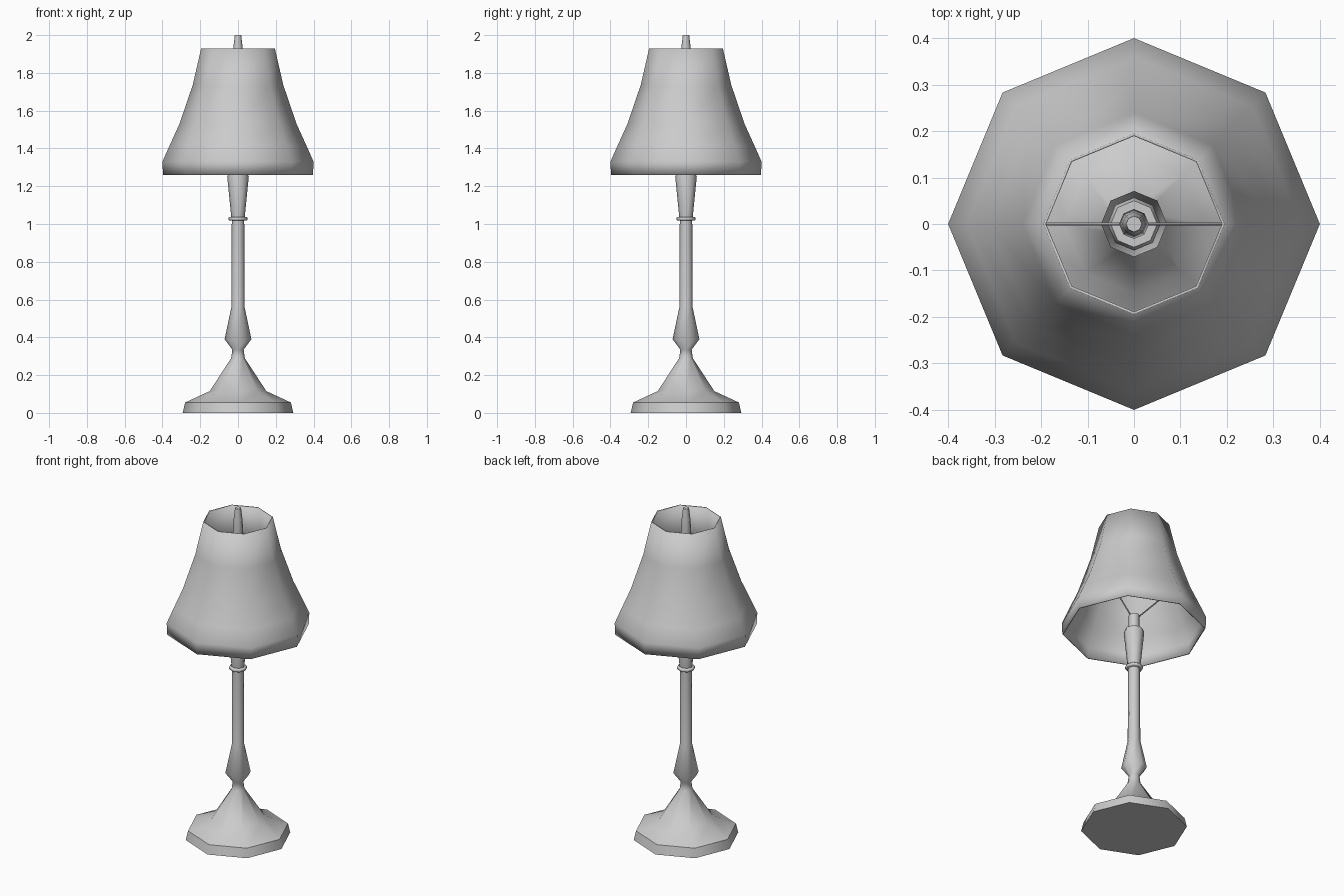
import bpy, bmesh
from math import sin, cos, pi, radians
from mathutils import Vector

if "Cube" in bpy.data.objects:
    bpy.data.objects.remove(bpy.data.objects["Cube"])


def finish(name, bm, angle=50):
    bmesh.ops.recalc_face_normals(bm, faces=bm.faces)
    me = bpy.data.meshes.new(name)
    bm.to_mesh(me)
    bm.free()
    for p in me.polygons:
        p.use_smooth = True
    me.set_sharp_from_angle(angle=radians(angle))
    ob = bpy.data.objects.new(name, me)
    bpy.context.collection.objects.link(ob)
    return ob


def lathe(name, profile, sides=8, caps=True):
    """Turn (radius, z) points into an eight-sided part."""
    bm = bmesh.new()
    rings = [[bm.verts.new((r * cos(2 * pi * i / sides), r * sin(2 * pi * i / sides), z))
              for i in range(sides)] for r, z in profile]
    for a, b in zip(rings, rings[1:]):
        for i in range(sides):
            j = (i + 1) % sides
            bm.faces.new((a[i], a[j], b[j], b[i]))
    if caps:
        bm.faces.new(rings[0][::-1])
        bm.faces.new(rings[-1])
    return finish(name, bm)


def rod(name, start, end, r=0.004):
    a, b = Vector(start), Vector(end)
    bm = bmesh.new()
    bmesh.ops.create_cone(bm, cap_ends=True, segments=6, radius1=r, radius2=r,
                          depth=(b - a).length)
    rot = (b - a).to_track_quat('Z', 'Y')
    for v in bm.verts:
        v.co = rot @ v.co + (a + b) / 2
    return finish(name, bm)


# foot and turned stem
lathe("base_and_stem", [(0.293, 0), (0.28, 0.055), (0.15, 0.115), (0.036, 0.29),
                        (0.03, 0.335), (0.071, 0.39), (0.035, 0.56), (0.033, 1.02)])

# collar, socket and bulb holder
lathe("collar", [(0.045, 1.018), (0.05, 1.022), (0.05, 1.033), (0.045, 1.038)])
lathe("socket", [(0.035, 1.03), (0.057, 1.25), (0.05, 1.27)])
lathe("holder", [(0.03, 1.26), (0.03, 1.36)])

# wire harp inside the shade
for s, side in ((-1, "left"), (1, "right")):
    rod("harp_lower_" + side, (s * 0.025, 0, 1.355), (s * 0.25, 0, 1.60))
    rod("harp_upper_" + side, (s * 0.25, 0, 1.60), (s * 0.02, 0, 1.77))

# tapered finial
lathe("finial", [(0.02, 1.75), (0.032, 1.80), (0.025, 1.93), (0.017, 2.0)])

# flared open shade with straight bottom band
shade = lathe("shade", [(0.397, 1.26), (0.40, 1.33), (0.36, 1.42), (0.31, 1.53),
                        (0.24, 1.735), (0.195, 1.93)], caps=False)
thick = shade.modifiers.new("thickness", 'SOLIDIFY')
thick.thickness = 0.006
thick.offset = -1
